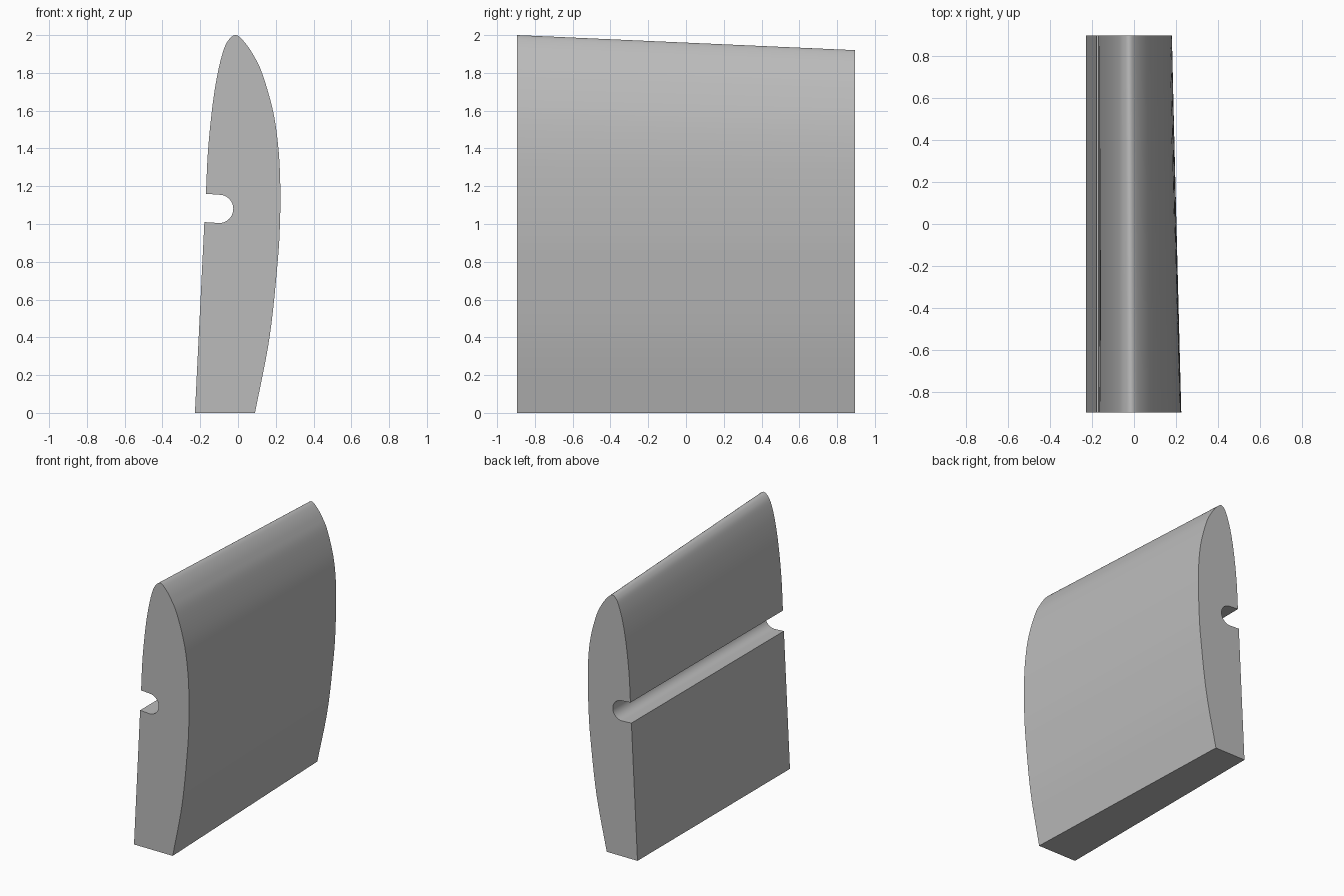
import bpy, bmesh, math
from mathutils import Vector

cube = bpy.data.objects.get("Cube")
if cube:
    bpy.data.objects.remove(cube, do_unlink=True)

grey = bpy.data.materials.new("plain_grey")
grey.use_nodes = True
colour = (0.5, 0.5, 0.5, 1)
grey.diffuse_color = colour
grey.node_tree.nodes["Principled BSDF"].inputs["Base Color"].default_value = colour

HALF = 0.895
GROOVE_TOP = 1.16


def smooth_path(points, steps=6):
    """Catmull-Rom curve through the points."""
    pts = [2 * points[0] - points[1]] + points + [2 * points[-1] - points[-2]]
    out = []
    for a, b, c, d in zip(pts, pts[1:], pts[2:], pts[3:]):
        for i in range(steps):
            t = i / steps
            out.append(0.5 * (2 * b + (c - a) * t + (2 * a - 5 * b + 4 * c - d) * t**2
                              + (3 * b - a - 3 * c + d) * t**3))
    return out + [points[-1]]


def taper(p):
    """Lower the nose and slim the curved side for the back end."""
    x, z = p
    if x > -0.02:
        x -= 0.065 - 0.02 * z / 1.2 if z < 1.2 else 0.045 - 0.035 * (z - 1.2) / 0.8
    elif z > 1.9:
        x -= 0.01 * (x + 0.07) / 0.05 if x > -0.07 else 0
    if z > GROOVE_TOP:
        z = GROOVE_TOP + (z - GROOVE_TOP) * 0.905
    return Vector((x, z))


# Outer curve: groove lip, over the nose, down the bulging side
outer = [Vector(p) for p in (
    (-0.17, 1.16), (-0.158, 1.4), (-0.132, 1.65), (-0.103, 1.82), (-0.073, 1.93),
    (-0.045, 1.98), (-0.01, 2.0), (0.03, 1.968), (0.078, 1.9), (0.127, 1.8),
    (0.185, 1.6), (0.214, 1.4), (0.224, 1.2), (0.222, 1.0), (0.21, 0.8),
    (0.167, 0.4), (0.09, 0.0))]

# Flat side with the round-bottomed groove
groove = [Vector((-0.1 + 0.075 * math.sin(a), 1.08 - 0.075 * math.cos(a)))
          for a in (math.pi * i / 20 for i in range(21))]
flat_side = [Vector((-0.228, 0)), Vector((-0.178, 1.01))] + groove

front = smooth_path(outer) + flat_side
back = smooth_path([taper(p) for p in outer]) + flat_side

# Loft the two end profiles into one solid
bm = bmesh.new()
rings = [[bm.verts.new((p.x, y, p.y)) for p in ring]
         for ring, y in ((front, -HALF), (back, HALF))]
count = len(front)
for i in range(count):
    j = (i + 1) % count
    bm.faces.new((rings[0][i], rings[0][j], rings[1][j], rings[1][i]))
for ring in rings:
    bm.faces.new(ring)
bmesh.ops.recalc_face_normals(bm, faces=bm.faces)

mesh = bpy.data.meshes.new("grooved_blade")
bm.to_mesh(mesh)
bm.free()
mesh.materials.append(grey)
blade = bpy.data.objects.new("grooved_blade", mesh)
bpy.context.collection.objects.link(blade)

bpy.ops.object.select_all(action="DESELECT")
blade.select_set(True)
bpy.context.view_layer.objects.active = blade
bpy.ops.object.shade_smooth_by_angle(angle=math.radians(30))
